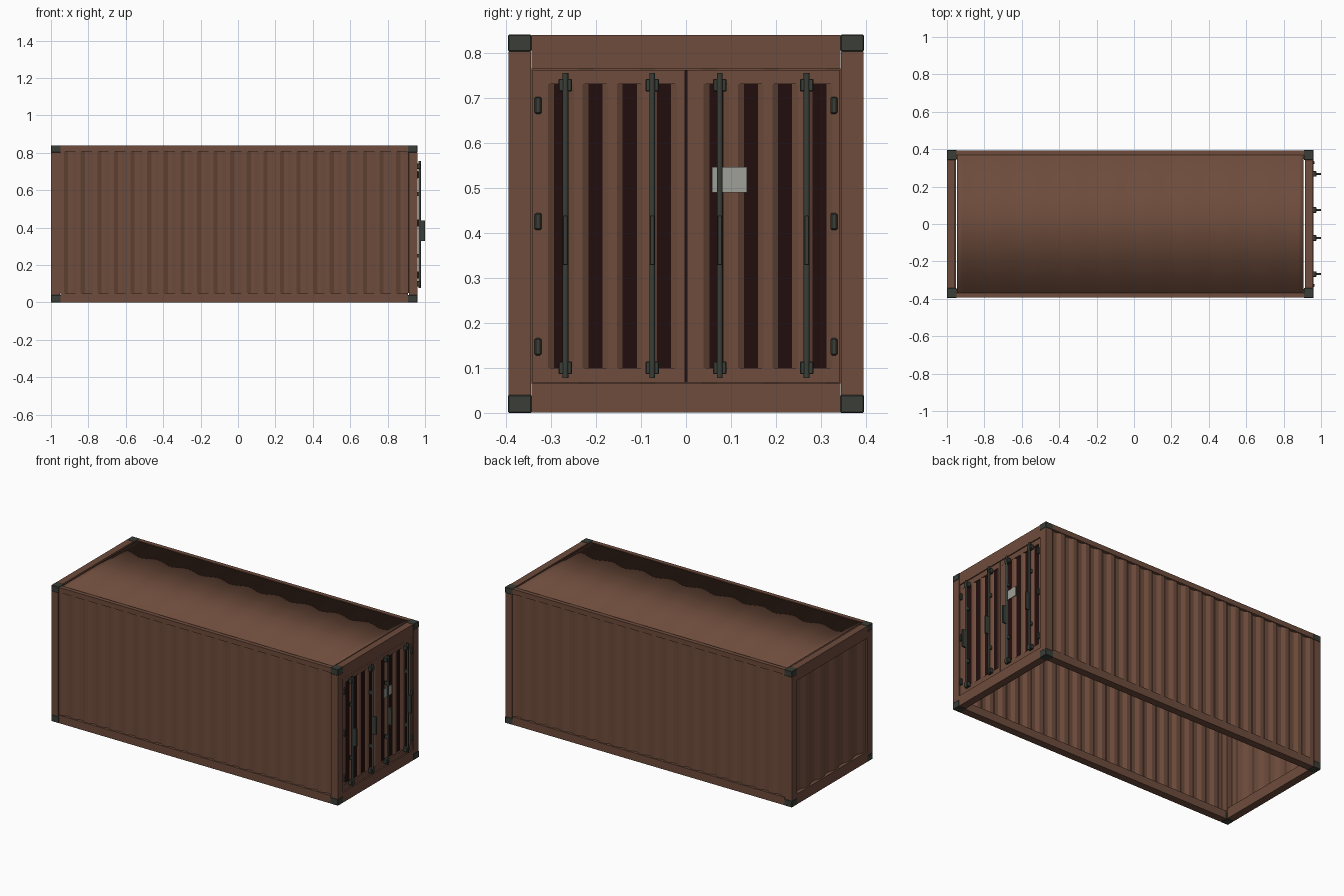
import bpy, bmesh, math
from mathutils import Vector

if "Cube" in bpy.data.objects:
    bpy.data.objects.remove(bpy.data.objects["Cube"])


def material(name, rgb):
    m = bpy.data.materials.new(name)
    m.diffuse_color = (*rgb, 1)
    m.use_nodes = True
    m.node_tree.nodes["Principled BSDF"].inputs["Base Color"].default_value = m.diffuse_color
    return m


BROWN = material("rust brown paint", (0.155, 0.072, 0.045))
DARK = material("dark maroon recess", (0.016, 0.004, 0.004))
STEEL = material("dark grey steel", (0.042, 0.048, 0.038))
PALE = material("pale grey plate", (0.35, 0.35, 0.32))


def finish(name, bm, *mats):
    me = bpy.data.meshes.new(name)
    bm.to_mesh(me)
    bm.free()
    ob = bpy.data.objects.new(name, me)
    for m in mats:
        me.materials.append(m)
    bpy.context.collection.objects.link(ob)
    return ob


def box(name, x, y, z, mat, bevel=0.0):
    """Box from (min, max) pairs."""
    bm = bmesh.new()
    bmesh.ops.create_cube(bm, size=1)
    for v in bm.verts:
        v.co = Vector([r[0] if c < 0 else r[1] for c, r in zip(v.co, (x, y, z))])
    if bevel:
        bmesh.ops.bevel(bm, geom=bm.edges[:], offset=bevel, segments=1, affect='EDGES')
    bmesh.ops.recalc_face_normals(bm, faces=bm.faces[:])
    return finish(name, bm, mat)


def both(s, a, b):
    """Range a..b mirrored by sign s."""
    return tuple(sorted((s * a, s * b)))


def sheet(name, u0, u1, n, profile, depth, v0, v1, place, mats=(BROWN,), thick=0.0025):
    """Corrugated sheet: profile of (fraction, depth) repeated n times."""
    step = (u1 - u0) / n
    pts = [(u0 + (i + f) * step, d * depth) for i in range(n) for f, d in profile]
    pts.append((u1, profile[0][1] * depth))
    bm = bmesh.new()
    rows = [[bm.verts.new(place(u, d, v)) for u, d in pts] for v in (v0, v1)]
    deep = max(d for f, d in profile) * depth
    for i in range(len(pts) - 1):
        f = bm.faces.new((rows[0][i], rows[0][i + 1], rows[1][i + 1], rows[1][i]))
        if len(mats) > 1 and pts[i][1] == deep and pts[i + 1][1] == deep:
            f.material_index = 1
    # point the normals outward, away from the container's middle
    bm.normal_update()
    out = place(u0, 0, v0) - place(u0, 1, v0)
    if bm.faces[:][0].normal.dot(out) < 0:
        bmesh.ops.reverse_faces(bm, faces=bm.faces[:])
    ob = finish(name, bm, *mats)
    mod = ob.modifiers.new("thickness", 'SOLIDIFY')
    mod.thickness = thick
    mod.offset = -1
    return ob


def cylinder(name, x, y, z, r, mat):
    bm = bmesh.new()
    bmesh.ops.create_cone(bm, cap_ends=True, segments=12, radius1=r, radius2=r, depth=z[1] - z[0])
    for f in bm.faces:
        f.smooth = len(f.verts) == 4
    for e in bm.edges:
        e.smooth = all(len(f.verts) == 4 for f in e.link_faces)
    bmesh.ops.translate(bm, verts=bm.verts, vec=(x, y, sum(z) / 2))
    return finish(name, bm, mat)


X0, X1, Y, H = -1.0, 0.96, 0.395, 0.84
ENDS = {"front": (X0, X0 + 0.048), "door": (X1 - 0.048, X1)}
TRAPEZOID = [(0, 0), (0.25, 0), (0.5, 1), (0.75, 1)]
DOOR_RIB = [(0, 0), (0.25, 0), (0.42, 1), (0.83, 1)]

# Corner castings, posts and end beams
for end, xr in ENDS.items():
    cx = (X0, X0 + 0.052) if end == "front" else (X1 - 0.052, X1)
    px = (xr[0] + 0.001, xr[1] - 0.001)
    for s in (-1, 1):
        for z in ((0, 0.04), (0.803, H)):
            box(end + "_corner_casting", cx, both(s, 0.343, Y), z, STEEL, 0.002)
        box(end + "_corner_post", px, both(s, 0.344, Y - 0.001), (0.04, 0.803), BROWN)
    box(end + "_top_beam", (px[0], px[1] - 0.003), (-0.343, 0.343), (0.765, H - 0.001), BROWN)
    box(end + "_bottom_beam", px, (-0.343, 0.343), (0.001, 0.065), BROWN)

# Side rails and corrugated side walls
for s in (-1, 1):
    rx = (X0 + 0.052, X1 - 0.052)
    box("top_side_rail", rx, both(s, 0.368, Y - 0.001), (0.808, H - 0.001), BROWN)
    box("bottom_side_rail", rx, both(s, 0.348, Y - 0.001), (0.001, 0.05), BROWN)
    sheet("side_wall", -0.952, 0.912, 21, TRAPEZOID, 0.012, 0.05, 0.808,
          lambda u, d, v: Vector((u, s * (0.389 - d), v)))

# Corrugated closed end wall
sheet("end_wall", -0.344, 0.344, 5, TRAPEZOID, 0.014, 0.065, 0.765,
      lambda u, d, v: Vector((-0.99 + d, u, v)))

# Gently rippled roof
wave = [(i / 8, 0.5 - 0.5 * math.cos(i * math.pi / 4)) for i in range(8)]
roof = sheet("roof", -0.945, 0.906, 9, wave, 0.004, -0.37, 0.37,
             lambda u, d, v: Vector((u, v, 0.837 - d)))
for p in roof.data.polygons:
    p.use_smooth = True

# Door leaves: frame, ribbed panel, hinges
for s in (-1, 1):
    dx = (0.925, 0.953)
    box("door_outer_stile", dx, both(s, 0.325, 0.341), (0.067, 0.762), BROWN)
    box("door_inner_stile", dx, both(s, 0.002, 0.02), (0.067, 0.762), BROWN)
    for z in ((0.067, 0.10), (0.73, 0.762)):
        box("door_rail", dx, both(s, 0.02, 0.325), z, BROWN)
    u0, u1 = both(s, 0.02, 0.325)
    sheet("door_panel", u0, u1, 4, DOOR_RIB, 0.009, 0.10, 0.73,
          lambda u, d, v: Vector((0.9525 - d, u, v)), (BROWN, DARK))
    for z in (0.147, 0.425, 0.683):
        box("door_hinge", (0.95, 0.966), both(s, 0.321, 0.336), (z - 0.019, z + 0.019), STEEL, 0.003)

    # Locking rods with keepers and handles
    for y in (0.075, 0.268):
        cylinder("locking_rod", 0.972, s * y, (0.078, 0.755), 0.0065, STEEL)
        for z in (0.1, 0.728):
            box("rod_keeper", (0.952, 0.975), both(s, y - 0.015, y + 0.015), (z - 0.014, z + 0.014), STEEL, 0.002)
        for z in (0.25, 0.58):
            box("rod_bracket", (0.952, 0.972), both(s, y - 0.005, y + 0.005), (z - 0.01, z + 0.01), STEEL)
        box("rod_handle", (0.972, 1.0), both(s, y - 0.005, y + 0.005), (0.328, 0.438), STEEL, 0.001)

# Blank plate on the right-hand door
box("data_plate", (0.952, 0.957), (0.058, 0.136), (0.489, 0.546), PALE)
# Hidden seam strip between the leaves
box("door_seal", (0.928, 0.945), (-0.003, 0.003), (0.067, 0.762), DARK)
